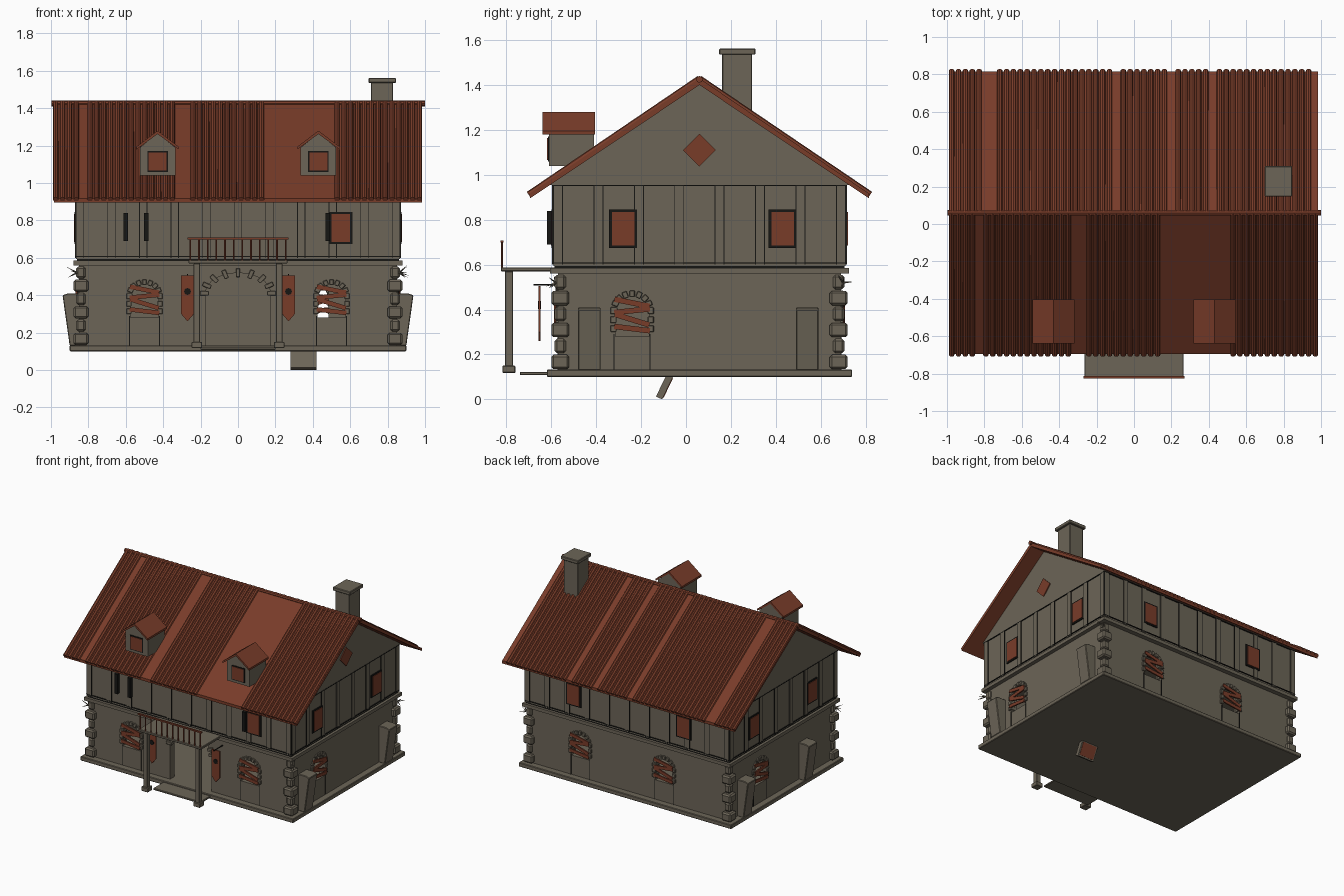
import bpy, bmesh, math, random
from mathutils import Matrix, Vector

if "Cube" in bpy.data.objects:
    bpy.data.objects.remove(bpy.data.objects["Cube"])
random.seed(4)


def make_material(name, colour):
    mat = bpy.data.materials.new(name)
    mat.use_nodes = True
    mat.diffuse_color = (*colour, 1)
    shader = mat.node_tree.nodes["Principled BSDF"]
    shader.inputs["Base Color"].default_value = (*colour, 1)
    shader.inputs["Roughness"].default_value = 1
    return mat


MATERIALS = [make_material("stone grey", (.15, .13, .096)),
             make_material("rust red", (.19, .045, .022)),
             make_material("soot black", (.008, .008, .007))]
GREY, RUST, BLACK = range(3)
FRONT, RIGHT, BACK, LEFT = range(4)
MIDDLE = .06            # depth position of the ridge
LOWER = (.63, .85)      # half depth and half width of the ground floor
UPPER = (.65, .865)     # the same for the upper floor


def finish(name, bm, bevel=0):
    bmesh.ops.recalc_face_normals(bm, faces=bm.faces)
    mesh = bpy.data.meshes.new(name)
    bm.to_mesh(mesh)
    bm.free()
    for mat in MATERIALS:
        mesh.materials.append(mat)
    obj = bpy.data.objects.new(name, mesh)
    bpy.context.collection.objects.link(obj)
    if bevel:
        modifier = obj.modifiers.new("worn edges", "BEVEL")
        modifier.width = bevel
        modifier.segments = 1
    return obj


def paint(verts, colour):
    for face in {face for vert in verts for face in vert.link_faces}:
        face.material_index = colour


def box(bm, x, y, z, colour=GREY, frame=Matrix()):
    """Box from three (low, high) ranges."""
    centre = Vector([sum(r) / 2 for r in (x, y, z)])
    scale = Matrix.Diagonal([r[1] - r[0] for r in (x, y, z)] + [1])
    made = bmesh.ops.create_cube(bm, size=1, matrix=frame @ Matrix.Translation(centre) @ scale)
    paint(made["verts"], colour)


def prism(bm, points, y, colour=GREY, frame=Matrix()):
    """Profile in x and z, extruded along y."""
    rings = [[bm.verts.new(frame @ Vector((px, depth, pz))) for px, pz in points] for depth in y]
    bm.faces.new(rings[0])
    bm.faces.new(rings[1])
    for i in range(len(points)):
        j = (i + 1) % len(points)
        bm.faces.new((rings[0][i], rings[0][j], rings[1][j], rings[1][i]))
    paint(rings[0] + rings[1], colour)


def rod(bm, start, end, radius, colour=GREY, tip=None, sides=8):
    start, end = Vector(start), Vector(end)
    turn = (end - start).to_track_quat("Z", "Y").to_matrix().to_4x4()
    made = bmesh.ops.create_cone(
        bm, segments=sides, cap_ends=True, radius1=radius, radius2=radius if tip is None else tip,
        depth=(end - start).length, matrix=Matrix.Translation((start + end) / 2) @ turn)
    paint(made["verts"], colour)


def on_wall(side, along, storey):
    """Local frame on a wall: x runs along it, -y points outwards."""
    return (Matrix.Translation((0, MIDDLE, 0)) @ Matrix.Rotation(side * math.pi / 2, 4, "Z")
            @ Matrix.Translation((along, -storey[side % 2], 0)))


def arch(half, bottom, spring, rise):
    curve = [(half * math.cos(a), spring + rise * math.sin(a))
             for a in (math.pi * i / 10 for i in range(11))]
    return [(-half, bottom), (half, bottom)] + curve


# Ground floor shell with real arched openings
WINDOWS = [(FRONT, -.5), (FRONT, .5), (RIGHT, -.3), (BACK, -.41), (BACK, .3), (LEFT, -.26)]
walls = bmesh.new()
box(walls, (-.85, .85), (MIDDLE - .63, MIDDLE + .63), (.12, .57))
ground_walls = finish("ground_walls", walls)
hollow = bmesh.new()
box(hollow, (-.8, .8), (MIDDLE - .58, MIDDLE + .58), (.13, .56))
cutters = [finish("cutter", hollow)]
openings = [(*w, arch(.075, .28, .4, .065)) for w in WINDOWS]
openings.append((FRONT, 0, arch(.175, .13, .41, .11)))
for side, along, outline in openings:
    hole = bmesh.new()
    prism(hole, outline, (-.1, .1), frame=on_wall(side, along, LOWER))
    cutters.append(finish("cutter", hole))
for cutter in cutters:
    cutter.hide_render = True
    cut = ground_walls.modifiers.new("opening", "BOOLEAN")
    cut.operation, cut.solver, cut.object = "DIFFERENCE", "EXACT", cutter
graph = bpy.context.evaluated_depsgraph_get()
shell = bpy.data.meshes.new_from_object(ground_walls.evaluated_get(graph))
ground_walls.modifiers.clear()
ground_walls.data = shell
for cutter in cutters:
    bpy.data.objects.remove(cutter)

# Arch stones, sills and slanting boards of the ground floor openings
stones, boards, seams = bmesh.new(), bmesh.new(), bmesh.new()
for side, along, outline in openings:
    frame = on_wall(side, along, LOWER)
    door = len(outline) and outline[1][0] > .1
    for i in range(9):
        angle = math.pi * i / 8
        half, spring, rise = (.18, .41, .11) if door else (.08, .4, .07)
        spot = Matrix.Translation((half * math.cos(angle), 0, spring + rise * math.sin(angle)))
        size = .024 if door else .015
        box(stones, (-size, size), (-.012, .03), (-.012, .012), GREY,
            frame @ spot @ Matrix.Rotation(-angle, 4, "Y"))
    if door:
        continue
    for height in (.3, .34, .38):
        for edge in (-.083, .083):
            box(stones, (edge - .014, edge + .014), (-.012, .03), (height, height + .03), GREY, frame)
    for height, tilt in ((.315, .12), (.355, .3), (.395, -.1), (.43, .2)):
        tipped = Matrix.Translation((0, 0, height)) @ Matrix.Rotation(tilt, 4, "Y")
        box(boards, (-.08, .08), (-.018, -.008), (-.012, .012), RUST, frame @ tipped)
    for edge in (-.08, .08):
        box(seams, (edge - .002, edge + .002), (-.003, .01), (.13, .29), BLACK, frame)
finish("arch_stones", stones, .003)
finish("window_boards", boards)

# Corner stones
quoins = bmesh.new()
for sx in (-1, 1):
    for sy in (-1, 1):
        for i in range(6):
            inset, low = .015 * (i % 2), .135 + .071 * i
            xs = sorted((sx * (.88 - inset), sx * (.8 + inset)))
            ys = sorted((MIDDLE + sy * (.66 - inset), MIDDLE + sy * (.58 + inset)))
            box(quoins, xs, ys, (low, low + .064))
finish("corner_stones", quoins, .01)

# Base slab, belt course and upper floor
slab = bmesh.new()
box(slab, (-.9, .9), (-.62, .74), (.1, .132))
finish("base_slab", slab, .004)
belt = bmesh.new()
box(belt, (-.88, .88), (-.605, .725), (.56, .585))
box(belt, (-.86, .86), (-.585, .705), (.58, .6), BLACK)
finish("belt_course", belt)
upper = bmesh.new()
box(upper, (-.865, .865), (MIDDLE - .65, MIDDLE + .65), (.595, .96))
lengthwise = Matrix.Rotation(math.pi / 2, 4, "Z")
prism(upper, [(-.63, .955), (.75, .955), (MIDDLE, 1.41)], (-.87, .87), GREY, lengthwise)
finish("upper_walls", upper)

# Panel seams and posts of the upper floor
posts = bmesh.new()
for side in range(4):
    reach = UPPER[1 - side % 2]
    count = 10 if side % 2 == 0 else 7
    frame = on_wall(side, 0, UPPER)
    for i in range(count + 1):
        x = (reach - .02) * (2 * i / count - 1)
        box(posts, (x - .018, x + .018), (-.006, .01), (.6, .955), GREY, frame)
        for edge in (-.02, .02):
            box(seams, (x + edge - .002, x + edge + .002), (-.004, .01), (.6, .955), BLACK, frame)
    for height in (.605, .95):
        box(seams, (-reach, reach), (-.007, .01), (height, height + .005), BLACK, frame)
finish("upper_posts", posts)
finish("panel_seams", seams)

# Upper windows, shutters and the gable hatch
windows, shutters = bmesh.new(), bmesh.new()
for side, along in ((FRONT, .55), (RIGHT, -.34), (RIGHT, .37), (BACK, -.45), (BACK, .48),
                    (LEFT, -.36), (LEFT, .34)):
    frame = on_wall(side, along, UPPER)
    box(windows, (-.062, .062), (-.008, .01), (.675, .845), BLACK, frame)
    box(windows, (-.05, .05), (-.012, .01), (.685, .835), RUST, frame)
diamond = [(-.073, 1.11), (0, 1.037), (.073, 1.11), (0, 1.183)]
prism(windows, diamond, (-.012, .01), RUST, on_wall(RIGHT, 0, UPPER))
finish("upper_windows", windows)
for x in (-.6, -.49, .48):
    box(shutters, (x - .012, x + .012), (-.62, -.58), (.69, .84), BLACK)
finish("shutters", shutters)

# Roof slopes, ribs and ridge
roof, ribs = bmesh.new(), bmesh.new()
for sign in (-1, 1):
    eave = MIDDLE + sign * .755
    prism(roof, [(MIDDLE, 1.43), (eave, .917), (eave, .895), (MIDDLE, 1.4)], (-.985, .985), RUST, lengthwise)
    for i in range(54):
        x = -.975 + .0367 * i
        bare = sign < 0 and (.14 < x < .52 or -.34 < x < -.26)
        if not bare and random.random() > .07:
            rod(ribs, (x, MIDDLE, 1.428), (x, eave + sign * .006, .912), .0145, RUST)
rod(ribs, (-.997, MIDDLE, 1.425), (1, MIDDLE, 1.425), .015, RUST)
finish("roof_slopes", roof)
finish("roof_ribs", ribs)

# Dormers
dormers = bmesh.new()
for x in (-.43, .43):
    frame = Matrix.Translation((x, 0, 0))
    box(dormers, (-.095, .095), (-.61, -.41), (1.04, 1.19), GREY, frame)
    prism(dormers, [(-.095, 1.19), (.095, 1.19), (0, 1.265)], (-.61, -.41), GREY, frame)
    box(dormers, (-.055, .055), (-.614, -.6), (1.06, 1.17), BLACK, frame)
    box(dormers, (-.048, .048), (-.618, -.6), (1.067, 1.163), RUST, frame)
    for s in (-1, 1):
        prism(dormers, [(0, 1.28), (s * .112, 1.195), (s * .112, 1.18), (0, 1.262)],
              (-.64, -.405), RUST, frame)
finish("dormers", dormers)

# Chimney
chimney = bmesh.new()
box(chimney, (.71, .83), (.16, .295), (1.2, 1.54))
box(chimney, (.698, .845), (.147, .31), (1.535, 1.562))
finish("chimney", chimney, .004)

# Porch with balcony, railing and posts
porch = bmesh.new()
box(porch, (-.265, .265), (-.825, -.58), (.57, .588))
box(porch, (-.2, .2), (-.74, -.6), (.108, .122))
for x in (-.22, .22):
    box(porch, (x - .018, x + .018), (-.807, -.77), (.13, .57))
    box(porch, (x - .028, x + .028), (-.817, -.76), (.118, .15))
finish("porch", porch, .003)
railing = bmesh.new()
for i in range(12):
    x = -.255 + .51 * i / 11
    rod(railing, (x, -.82, .585), (x, -.82, .7), .005, RUST, sides=6)
box(railing, (-.27, .27), (-.827, -.813), (.698, .708), RUST)
finish("balcony_railing", railing)

# Hanging shields beside the door
shields = bmesh.new()
for x in (-.27, .27):
    frame = Matrix.Translation((x, 0, 0))
    prism(shields, [(-.034, .505), (-.034, .3), (0, .26), (.034, .3), (.034, .505)],
          (-.656, -.648), RUST, frame)
    rod(shields, (x, -.66, .42), (x, -.646, .42), .018, BLACK, sides=12)
    rod(shields, (x, -.68, .51), (x, -.56, .51), .004, BLACK)
finish("hanging_shields", shields)

# Leaning buttresses on both ends
buttresses = bmesh.new()
for side, along in ((RIGHT, -.49), (RIGHT, .48), (LEFT, -.48), (LEFT, .26)):
    frame = on_wall(side, along, LOWER) @ lengthwise
    prism(buttresses, [(.02, .13), (-.05, .13), (-.088, .4), (-.06, .41), (.02, .41)],
          (-.05, .05), GREY, frame)
finish("buttresses", buttresses, .004)

# Open cellar hatch below the slab
hatch = bmesh.new()
hinge = Matrix.Translation((.35, -.07, .11)) @ Matrix.Rotation(-.45, 4, "X")
box(hatch, (-.07, .07), (-.015, .015), (-.115, 0), GREY, hinge)
box(hatch, (-.06, .06), (.012, .018), (-.105, -.01), RUST, hinge)
finish("cellar_hatch", hatch)

# Dry twigs caught at the corners
twigs = bmesh.new()
for corner in ((.86, -.58, .52), (.86, .7, .52), (-.86, -.58, .52)):
    for i in range(5):
        way = Vector((math.copysign(random.uniform(.03, .06), corner[0]),
                      random.uniform(-.05, .05), random.uniform(-.03, .04)))
        rod(twigs, corner, Vector(corner) + way, .005, GREY, tip=0, sides=5)
finish("corner_twigs", twigs)
